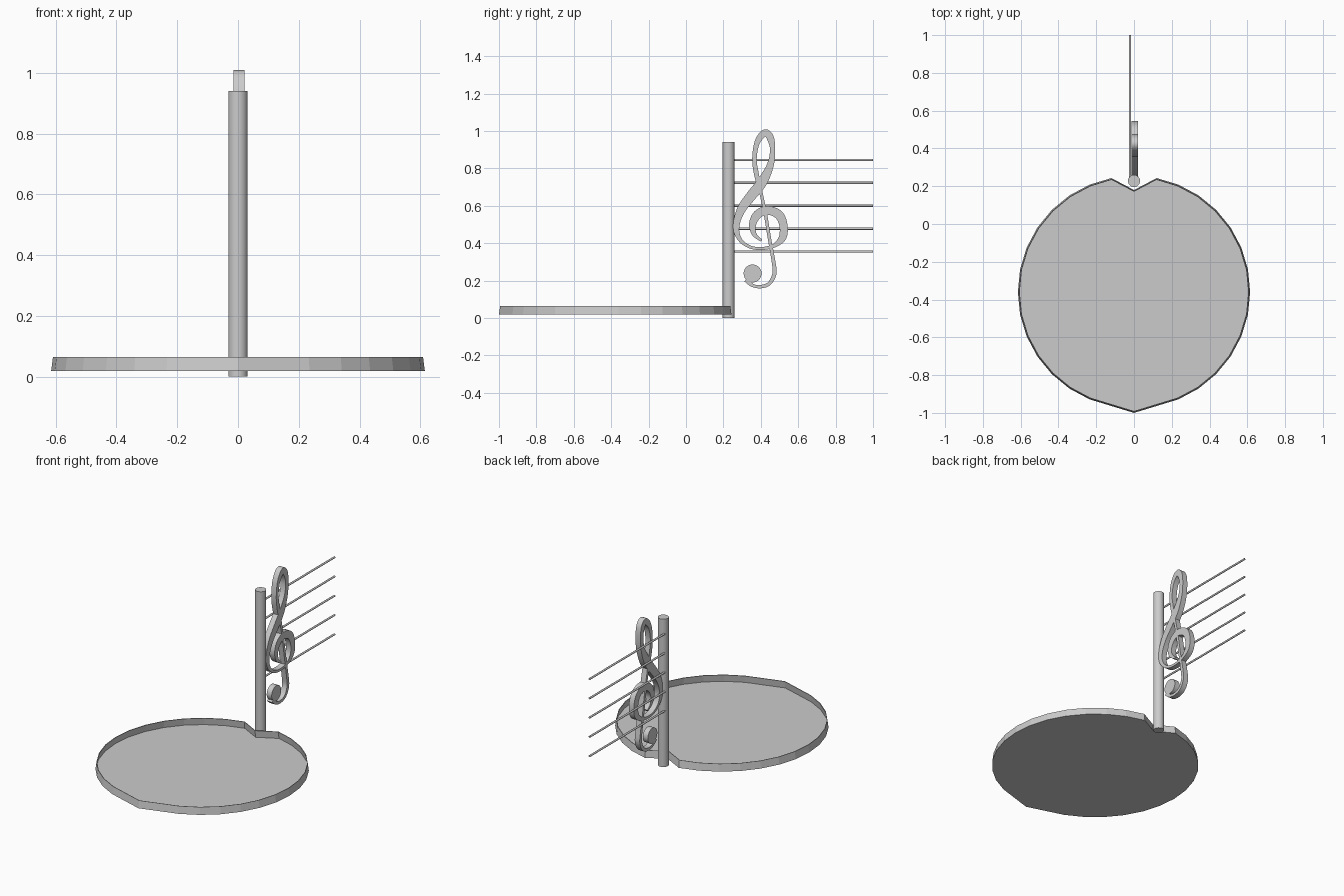
import bpy
import bmesh
from math import cos, sin, pi
from mathutils import Vector

cube = bpy.data.objects.get("Cube")
if cube:
    bpy.data.objects.remove(cube, do_unlink=True)

# Single grey metal colour
GREY = (0.6, 0.6, 0.6, 1)
metal = bpy.data.materials.new("grey_metal")
metal.use_nodes = True
metal.diffuse_color = GREY
metal.node_tree.nodes["Principled BSDF"].inputs["Base Color"].default_value = GREY


def finish(name, bm):
    """Turn a bmesh into a named object with the metal material."""
    bmesh.ops.recalc_face_normals(bm, faces=bm.faces)
    mesh = bpy.data.meshes.new(name)
    bm.to_mesh(mesh)
    bm.free()
    obj = bpy.data.objects.new(name, mesh)
    bpy.context.collection.objects.link(obj)
    mesh.materials.append(metal)
    return obj


def smooth(obj):
    bpy.ops.object.select_all(action="DESELECT")
    obj.select_set(True)
    bpy.context.view_layer.objects.active = obj
    bpy.ops.object.shade_smooth_by_angle(angle=0.6)


def rod(name, radius, length, centre, rotation=(0, 0, 0), sides=24):
    bpy.ops.mesh.primitive_cylinder_add(vertices=sides, radius=radius, depth=length,
                                        location=centre, rotation=rotation)
    obj = bpy.context.object
    obj.name = name
    obj.data.materials.append(metal)
    smooth(obj)
    return obj


# Shallow tray: round outline with a notch at the back and a point at the front
SIDES, RADIUS, TRAY_Y = 32, 0.615, -0.36
BACK, FRONT = SIDES // 4, SIDES * 3 // 4
outline = []
for k in range(SIDES):
    if k == BACK:
        outline.append((0, 0.18))
    elif k == FRONT:
        outline.append((0, -1))
    elif abs(k - FRONT) != 1:
        a = 2 * pi * k / SIDES
        outline.append((RADIUS * cos(a), TRAY_Y + RADIUS * sin(a)))

bm = bmesh.new()
floor = [bm.verts.new((x, y, 0.018)) for x, y in outline]
rim = [bm.verts.new((x * 0.99, TRAY_Y + (y - TRAY_Y) * 0.99, 0.065)) for x, y in outline]
bm.faces.new(floor)
for i in range(len(floor)):
    j = (i + 1) % len(floor)
    bm.faces.new((floor[i], floor[j], rim[j], rim[i]))
tray = finish("tray", bm)
wall = tray.modifiers.new("wall_thickness", "SOLIDIFY")
wall.thickness = 0.004
wall.offset = -1

# Upright post
rod("post", 0.032, 0.94, (0, 0.228, 0.47))

# Five horizontal rods reaching back from the post
for i in range(5):
    rod(f"staff_rod_{i + 1}", 0.006, 0.78, (-0.021, 0.61, 0.355 + i * 0.1225),
        (pi / 2, 0, 0), 12)

# Scroll ornament: centre line (y, z) and half width, in thousandths
SCROLL = [
    (324, 206, 16), (356, 174, 9), (404, 168, 9), (447, 186, 10), (473, 238, 11),
    (468, 302, 10), (447, 420, 9), (425, 553, 9), (404, 655, 9), (377, 767, 13),
    (366, 848, 12), (377, 928, 14), (404, 976, 18), (430, 989, 19), (452, 960, 19),
    (463, 901, 14), (452, 821, 18), (409, 730, 27), (350, 655, 27), (302, 591, 24),
    (275, 527, 19), (270, 463, 15), (297, 409, 10), (350, 377, 8), (414, 372, 8),
    (473, 388, 11), (516, 430, 20), (521, 495, 22), (495, 553, 24), (436, 575, 23),
    (382, 553, 23), (356, 500, 19), (366, 447, 12), (404, 414, 6),
]
STEPS = 5


def spline(points):
    """Smooth the control points with a Catmull-Rom spline."""
    p = [Vector(v) / 1000 for v in points]
    p = [p[0]] + p + [p[-1]]
    out = []
    for a, b, c, d in zip(p, p[1:], p[2:], p[3:]):
        for s in range(STEPS):
            t = s / STEPS
            out.append(0.5 * (2 * b + (c - a) * t + (2 * a - 5 * b + 4 * c - d) * t ** 2
                              + (3 * b - a - 3 * c + d) * t ** 3))
    return out + [p[-1]]


LEFT_X, DEPTH = -0.014, 0.035
path = spline(SCROLL)
bm = bmesh.new()
pairs = []
for i, point in enumerate(path):
    along = path[min(i + 1, len(path) - 1)] - path[max(i - 1, 0)]
    side = Vector((-along.y, along.x)).normalized() * point.z
    pairs.append([bm.verts.new((LEFT_X, point.x + s * side.x, point.y + s * side.y))
                  for s in (1, -1)])
for (a, b), (c, d) in zip(pairs, pairs[1:]):
    bm.faces.new((a, b, d, c))
ext = bmesh.ops.extrude_face_region(bm, geom=bm.faces[:], use_keep_orig=True)
moved = [v for v in ext["geom"] if isinstance(v, bmesh.types.BMVert)]
bmesh.ops.translate(bm, verts=moved, vec=(DEPTH, 0, 0))
smooth(finish("scroll_ornament", bm))

# Round end of the scroll's tail
rod("scroll_tail_disc", 0.048, DEPTH, (LEFT_X + DEPTH / 2, 0.356, 0.238), (0, pi / 2, 0), 28)
